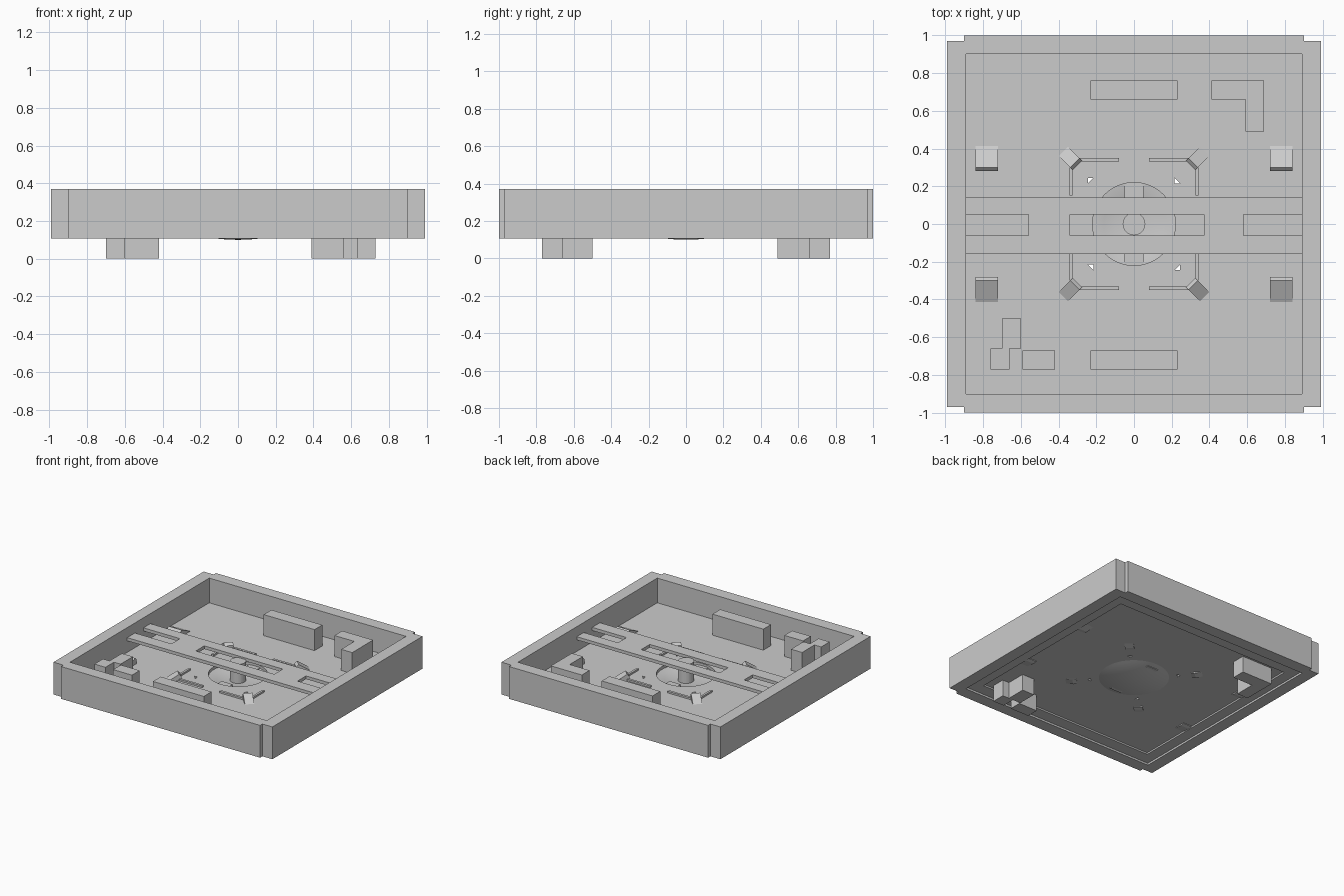
import bpy, bmesh, math
from mathutils import Matrix, Vector

if "Cube" in bpy.data.objects:
    bpy.data.objects.remove(bpy.data.objects["Cube"])

def finish(name, bm):
    bmesh.ops.recalc_face_normals(bm, faces=bm.faces)
    me = bpy.data.meshes.new(name)
    bm.to_mesh(me)
    bm.free()
    ob = bpy.data.objects.new(name, me)
    bpy.context.collection.objects.link(ob)
    return ob

def prism(name, outlines, z0, z1):
    """Extrude one or more closed outlines between two heights."""
    bm = bmesh.new()
    for pts in outlines:
        lo = [bm.verts.new((x, y, z0)) for x, y in pts]
        hi = [bm.verts.new((x, y, z1)) for x, y in pts]
        bm.faces.new(lo[::-1])
        bm.faces.new(hi)
        for i in range(len(pts)):
            j = (i + 1) % len(pts)
            bm.faces.new((lo[i], lo[j], hi[j], hi[i]))
    return finish(name, bm)

def rect(x0, x1, y0, y1):
    return [(x0, y0), (x1, y0), (x1, y1), (x0, y1)]

def circle(r, n=48):
    return [(r * math.cos(2 * math.pi * i / n), r * math.sin(2 * math.pi * i / n)) for i in range(n)]

def cut(ob, cutter):
    mod = ob.modifiers.new("cut", 'BOOLEAN')
    mod.operation, mod.object, mod.solver = 'DIFFERENCE', cutter, 'EXACT'
    bpy.context.view_layer.objects.active = ob
    bpy.ops.object.modifier_apply(modifier=mod.name)
    bpy.data.objects.remove(cutter)

# Outer wall frame with notched corners
outline = [(-.9, -1), (.9, -1), (.9, -.97), (.99, -.97), (.99, .97), (.9, .97),
           (.9, 1), (-.9, 1), (-.9, .97), (-.99, .97), (-.99, -.97), (-.9, -.97)]
frame = prism("wall_frame", [outline], .106, .37)
cut(frame, prism("cutter", [rect(-.89, .89, -.9, .9)], 0, .5))

# Floor plate with round opening and four small triangular holes
floor = prism("floor_plate", [rect(-.9, .9, -.91, .91)], .135, .168)
holes = [circle(.22)]
for sx in (-1, 1):
    for sy in (-1, 1):
        t = [(.215, .215), (.245, .215), (.215, .245)] if sx * sy > 0 else \
            [(.245, .245), (.245, .215), (.215, .245)]
        holes.append([(sx * x, sy * y) for x, y in t])
cut(floor, prism("cutter", holes, 0, .3))

# Step around the underside of the floor
step = prism("underside_step", [rect(-.895, .895, -.905, .905)], .122, .14)
cut(step, prism("cutter", [rect(-.8, .8, -.8, .8)], 0, .3))

# Shallow bowl under the opening
profile = [(.0, .1)] + [(r, .1 + .5 * r * r) for r in (.06, .12, .18, .24, .3)]
profile += [(.22, .145), (.16, .13), (.1, .12), (0, .115)]
bm = bmesh.new()
vs = [bm.verts.new((r, 0, z)) for r, z in profile]
es = [bm.edges.new((a, b)) for a, b in zip(vs, vs[1:])]
bmesh.ops.spin(bm, geom=vs + es, cent=(0, 0, 0), axis=(0, 0, 1), angle=2 * math.pi, steps=48)
bmesh.ops.remove_doubles(bm, verts=bm.verts, dist=1e-4)
bowl = finish("bowl", bm)
bpy.context.view_layer.objects.active = bowl
bowl.select_set(True)
bpy.ops.object.shade_smooth_by_angle(angle=math.radians(30))
bowl.select_set(False)

# Bridge across the middle with three slots
bridge = prism("bridge", [rect(-.895, .895, -.16, .14)], .262, .288)
cut(bridge, prism("cutter", [rect(-.92, -.56, -.06, .05), rect(-.34, .37, -.06, .05),
                             rect(.58, .92, -.06, .05)], .2, .4))

# Centre pin and its two tabs in the bowl
prism("centre_pin", [circle(.06, 32)], .11, .275)
prism("bowl_tabs", [rect(-.05, .05, .14, .22), rect(-.05, .05, -.22, -.14)], .12, .15)

# Blocks standing on the floor
prism("back_block", [rect(-.23, .23, .66, .76)], .16, .34)
prism("front_block", [rect(-.23, .23, -.77, -.67)], .16, .34)
prism("corner_block_back", [[(.41, .66), (.59, .66), (.59, .49), (.69, .49), (.69, .76), (.41, .76)]], .16, .34)
prism("corner_block_front", [rect(-.70, -.60, -.66, -.5), rect(-.76, -.66, -.77, -.66),
                             rect(-.59, -.42, -.77, -.67)], .16, .34)

# Feet below the floor
prism("back_foot", [[(-.70, .49), (-.60, .49), (-.60, .66), (-.42, .66), (-.42, .77), (-.70, .77)]], 0, .14)
prism("front_foot", [rect(.56, .67, -.66, -.5), rect(.63, .73, -.77, -.66),
                     rect(.39, .56, -.77, -.67)], 0, .14)

# Thin ribs forming a square around the bowl
ribs = []
for s in (-1, 1):
    for t in (-1, 1):
        ribs.append([(s * x, t * y) for x, y in rect(.08, .29, .33, .35)])
        ribs.append([(s * x, t * y) for x, y in rect(.325, .343, .15, .30)])
prism("square_ribs", ribs, .16, .182)

# Sloped clips: raised at the inner end, passing down through the floor
def clip(name, x, y, heading, width, length):
    side = [(0, .13), (0, .2), (.02, .22), (length, .165), (length, .14), (.03, .125)]
    bm = bmesh.new()
    a = [bm.verts.new((-width / 2, d, z)) for d, z in side]
    f = bm.faces.new(a)
    g = bmesh.ops.extrude_face_region(bm, geom=[f])
    bmesh.ops.translate(bm, vec=Vector((width, 0, 0)),
                        verts=[v for v in g["geom"] if isinstance(v, bmesh.types.BMVert)])
    bmesh.ops.transform(bm, matrix=Matrix.Translation((x, y, 0)) @ Matrix.Rotation(heading, 4, 'Z'),
                        verts=bm.verts)
    finish(name, bm)

for sx in (-1, 1):
    for sy in (-1, 1):
        clip("side_clip", sx * .78, sy * .28, 0 if sy > 0 else math.pi, .12, .14)
        clip("corner_clip", sx * .30, sy * .31, math.atan2(-sx, sy), .07, .11)
